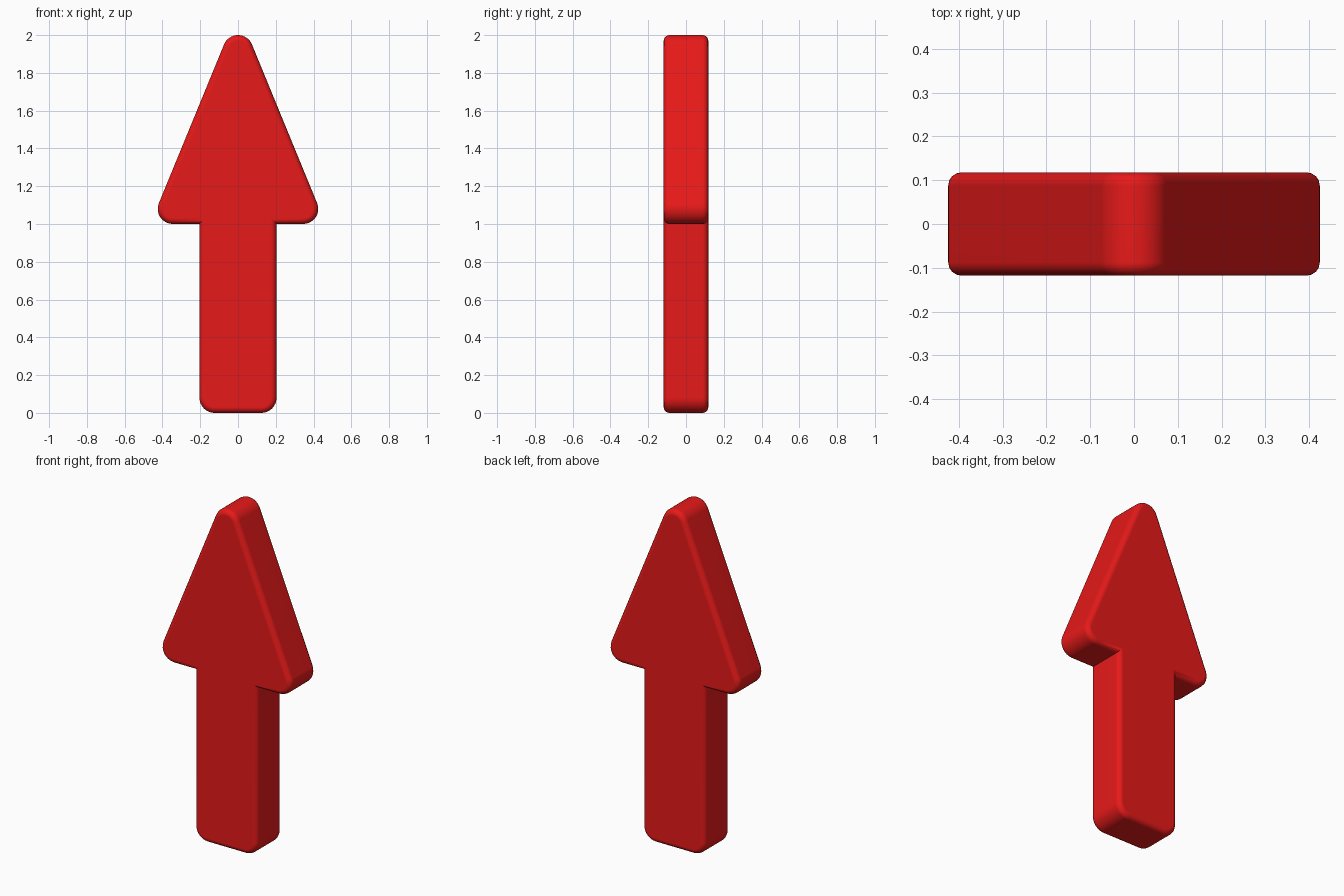
import bpy, bmesh, math

if "Cube" in bpy.data.objects:
    bpy.data.objects.remove(bpy.data.objects["Cube"])

HALF_DEPTH = 0.118   # half thickness in y
R = 0.08             # corner radius of the outline
RIM = 0.03           # rounding of front and back rims


def arc(cx, cz, start, end, steps=8):
    """Points on a rounded corner, angles in degrees."""
    return [(cx + R * math.cos(math.radians(start + (end - start) * i / steps)),
             cz + R * math.sin(math.radians(start + (end - start) * i / steps)))
            for i in range(steps + 1)]


# Right half of the outline, from the bottom up to the tip
head_x, shaft_x = 0.425, 0.204
slope = math.degrees(math.atan2(head_x - R, 1 - 2 * R))   # normal of the slanted side
right = arc(shaft_x - R, R, -90, 0)
right += [(shaft_x, 1.0)]
right += arc(head_x - R, 1 + R, -90, slope)
right += arc(0, 2 - R, slope, 90)
# Mirror to the left side, without repeating the tip
outline = right + [(-x, z) for x, z in reversed(right[:-1])]

# Extrude the outline through the depth
bm = bmesh.new()
front = bm.faces.new([bm.verts.new((x, -HALF_DEPTH, z)) for x, z in outline])
ext = bmesh.ops.extrude_face_region(bm, geom=[front], use_keep_orig=True)
bmesh.ops.translate(bm, vec=(0, 2 * HALF_DEPTH, 0),
                    verts=[g for g in ext["geom"] if isinstance(g, bmesh.types.BMVert)])
bmesh.ops.recalc_face_normals(bm, faces=bm.faces)

# Round only the front and back rims
rims = [e for e in bm.edges if abs(e.verts[0].co.y - e.verts[1].co.y) < 1e-5]
bmesh.ops.bevel(bm, geom=rims, offset=RIM, offset_type='OFFSET', segments=4,
                profile=0.5, affect='EDGES', clamp_overlap=True)
bmesh.ops.recalc_face_normals(bm, faces=bm.faces)

mesh = bpy.data.meshes.new("arrow")
bm.to_mesh(mesh)
bm.free()
arrow = bpy.data.objects.new("arrow", mesh)
bpy.context.collection.objects.link(arrow)

# Red material
red = bpy.data.materials.new("red")
red.diffuse_color = (0.8, 0.01, 0.01, 1)
red.use_nodes = True
red.node_tree.nodes["Principled BSDF"].inputs["Base Color"].default_value = red.diffuse_color
mesh.materials.append(red)

# Smooth rounded edges with flat large faces
bpy.context.view_layer.objects.active = arrow
arrow.select_set(True)
bpy.ops.object.shade_smooth_by_angle(angle=math.radians(40))
normals = arrow.modifiers.new("flat_faces", 'WEIGHTED_NORMAL')
normals.keep_sharp = True
